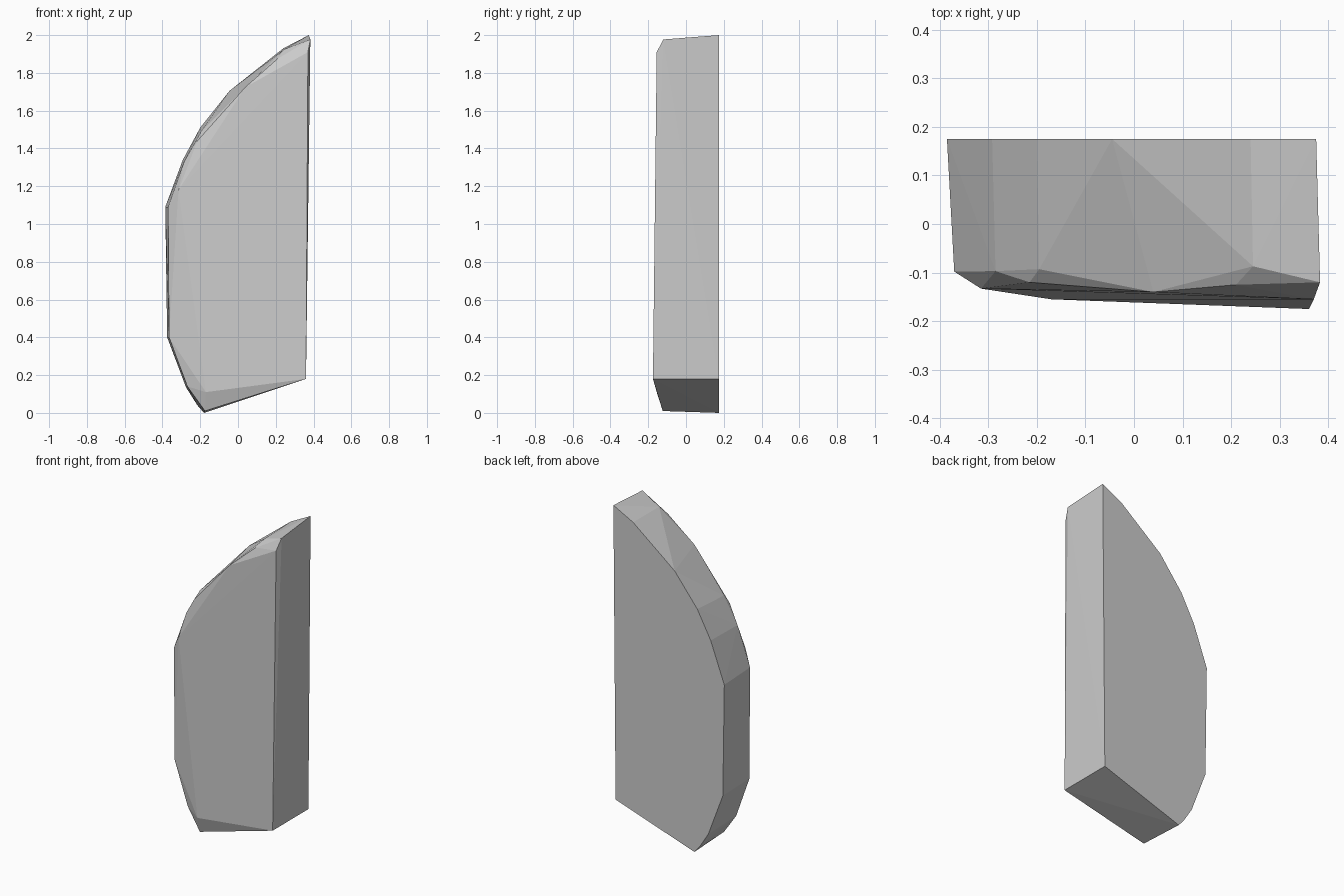
import bpy, bmesh

# Back outline of the slab (x, z), lying on one flat plane
back = [(0.375, 2.0), (0.24, 1.93), (-0.045, 1.705), (-0.2, 1.51), (-0.292, 1.34),
        (-0.385, 1.09), (-0.375, 0.40), (-0.275, 0.135), (-0.215, 0.04),
        (-0.18, 0.0), (0.36, 0.18)]

# Front rim where the side wall ends (x, y, z)
rim = [(0.383, -0.12, 1.977), (0.245, -0.087, 1.925), (0.04, -0.14, 1.725),
       (-0.195, -0.093, 1.49), (-0.285, -0.097, 1.33), (-0.37, -0.098, 1.09),
       (-0.365, -0.1, 0.40), (-0.268, -0.11, 0.14), (-0.175, -0.123, 0.01)]

# Chipped bevel edge and front face corners
front = [(0.37, -0.155, 1.91), (0.21, -0.125, 1.875), (-0.215, -0.12, 1.44),
         (-0.315, -0.133, 1.18), (-0.17, -0.155, 0.11), (0.36, -0.175, 0.18)]

# Faceted stone slab: the hull around all outlines
bm = bmesh.new()
for p in [(x, 0.175, z) for x, z in back] + rim + front:
    bm.verts.new(p)
hull = bmesh.ops.convex_hull(bm, input=bm.verts)
loose = [v for v in bm.verts if not v.link_faces]
bmesh.ops.delete(bm, geom=loose, context='VERTS')
bmesh.ops.dissolve_limit(bm, angle_limit=0.01, verts=bm.verts, edges=bm.edges)
bmesh.ops.recalc_face_normals(bm, faces=bm.faces)

mesh = bpy.data.meshes.new("stone_slab")
bm.to_mesh(mesh)
bm.free()
slab = bpy.data.objects.new("stone_slab", mesh)
bpy.context.collection.objects.link(slab)
